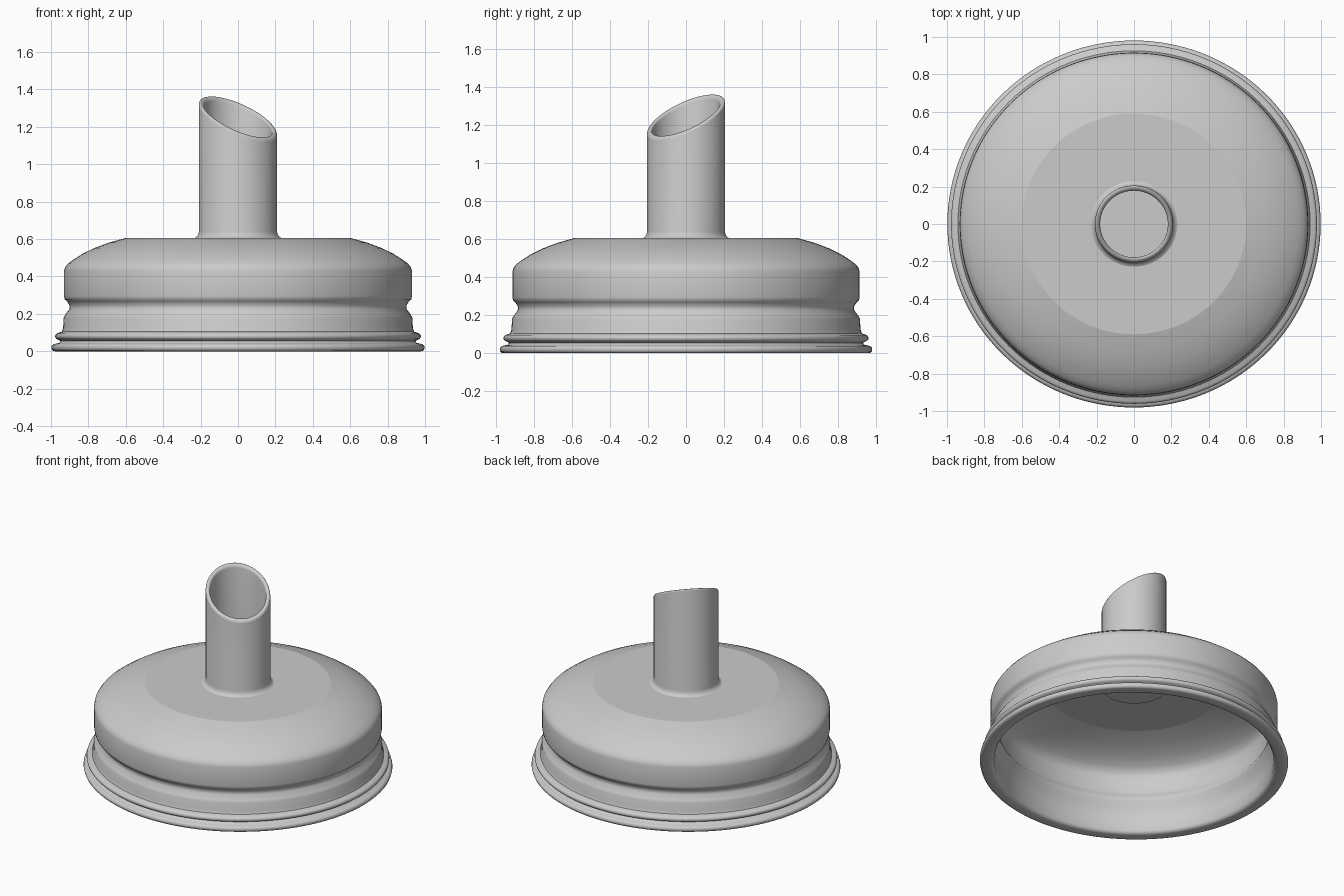
import bpy, bmesh, math

cube = bpy.data.objects.get("Cube")
if cube:
    bpy.data.objects.remove(cube, do_unlink=True)

GREY = (0.6, 0.6, 0.6, 1.0)
mat = bpy.data.materials.new("plain grey")
mat.use_nodes = True
mat.diffuse_color = GREY
bsdf = mat.node_tree.nodes["Principled BSDF"]
bsdf.inputs["Base Color"].default_value = GREY
bsdf.inputs["Roughness"].default_value = 0.6

SEGMENTS = 128
Y_SQUASH = 0.983


def lathe(name, profile, slant_above=None, slope=0.0, angle=50):
    """Spin (radius, z) points; points above slant_above follow a tilted plane."""
    bm = bmesh.new()
    rings = []
    for r, z in profile:
        ring = []
        for i in range(SEGMENTS):
            a = 2 * math.pi * i / SEGMENTS
            x, y = r * math.cos(a), r * math.sin(a)
            lift = 0.0
            if slant_above is not None and z > slant_above:
                lift = slope * (y - x) / math.sqrt(2)
            ring.append(bm.verts.new((x, y * Y_SQUASH, z + lift)))
        rings.append(ring)
    for low, high in zip(rings, rings[1:]):
        for i in range(SEGMENTS):
            j = (i + 1) % SEGMENTS
            bm.faces.new((low[i], low[j], high[j], high[i]))
    bmesh.ops.remove_doubles(bm, verts=bm.verts, dist=1e-5)
    mesh = bpy.data.meshes.new(name)
    bm.to_mesh(mesh)
    bm.free()
    mesh.materials.append(mat)
    obj = bpy.data.objects.new(name, mesh)
    bpy.context.collection.objects.link(obj)
    bpy.ops.object.select_all(action="DESELECT")
    obj.select_set(True)
    bpy.context.view_layer.objects.active = obj
    bpy.ops.object.shade_smooth_by_angle(angle=math.radians(angle))
    return obj


def arc(r, z, radius, start, end, steps=6):
    """Points on a circular arc in the profile plane, angles in degrees."""
    angles = [math.radians(start + (end - start) * k / steps) for k in range(steps + 1)]
    return [(r + radius * math.cos(a), z + radius * math.sin(a)) for a in angles]


# Hollow body: inside wall going down, rolled rims, then outside wall going up
inside = [(0.58, 0.575), (0.70, 0.545), (0.80, 0.505), (0.86, 0.47), (0.89, 0.44),
          (0.90, 0.41), (0.90, 0.30), (0.89, 0.275), (0.872, 0.245), (0.872, 0.225),
          (0.90, 0.19), (0.905, 0.10), (0.905, 0.02)]
base_rim = [(0.915, 0.005), (0.93, 0.0)] + arc(0.978, 0.02, 0.02, -90, 90)
upper_rim = [(0.955, 0.045), (0.948, 0.055)] + arc(0.96, 0.08, 0.018, -80, 85)
outside = [(0.942, 0.105), (0.935, 0.125), (0.932, 0.18), (0.925, 0.195),
           (0.902, 0.225), (0.90, 0.245), (0.915, 0.268), (0.927, 0.278),
           (0.93, 0.295), (0.93, 0.43), (0.925, 0.448), (0.91, 0.468),
           (0.88, 0.49), (0.83, 0.522), (0.77, 0.551), (0.69, 0.581), (0.60, 0.606)]
lathe("lid_body", inside + base_rim + upper_rim + outside)

# Flat top and ceiling
lathe("lid_top", [(0.60, 0.606), (0.0, 0.606)])
lathe("lid_ceiling", [(0.0, 0.575), (0.58, 0.575)])
lathe("spout_plug", [(0.0, 0.567), (0.21, 0.567), (0.21, 0.576)])

# Spout with flared foot, rounded lip and slanted mouth
foot = [(0.232, 0.606), (0.222, 0.611), (0.213, 0.622), (0.209, 0.64)]
lip = arc(0.195, 1.237, 0.014, 0, 180, 8)
lathe("spout", foot + lip + [(0.181, 0.606)], slant_above=1.0, slope=0.56)
